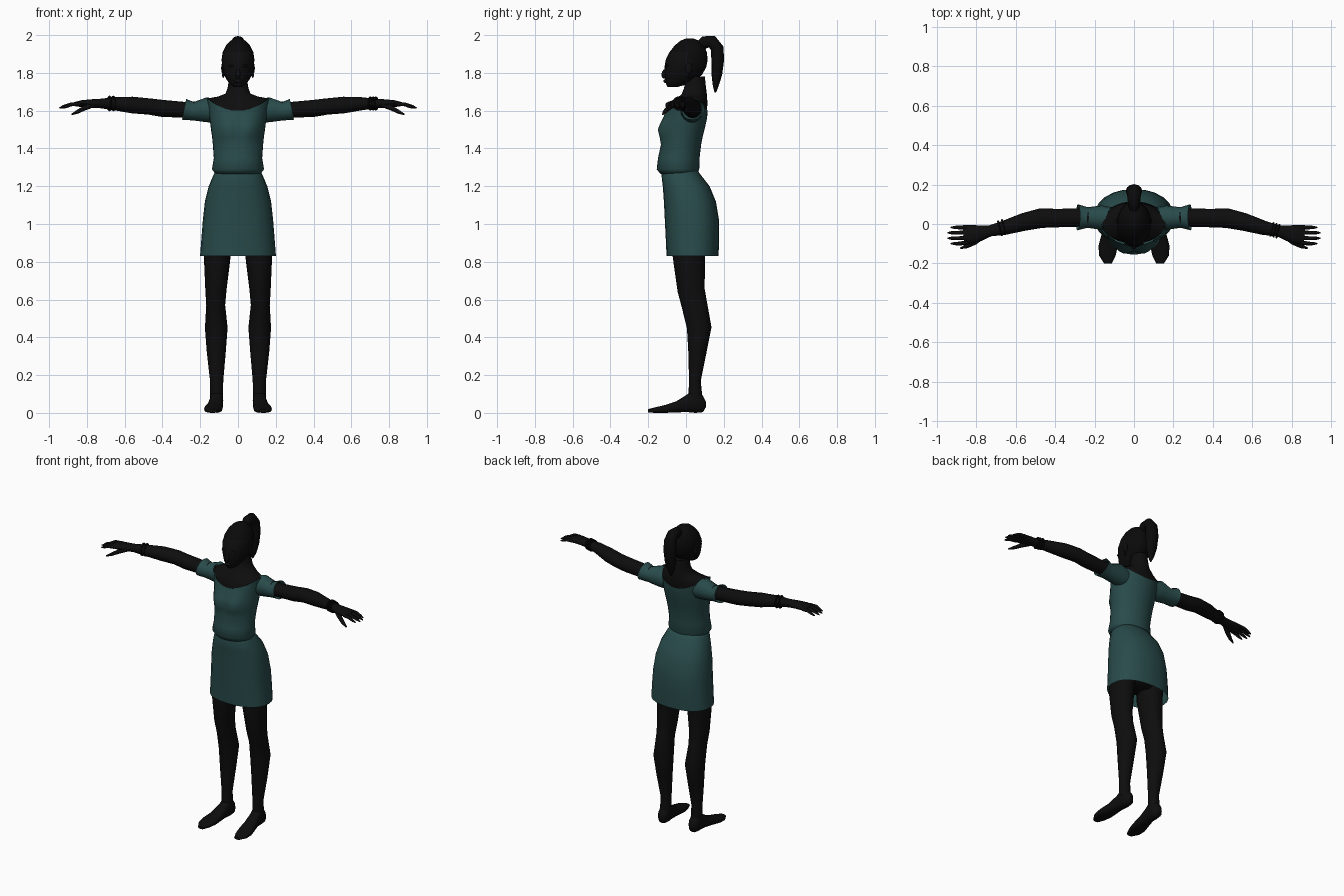
import bpy, bmesh, math
from mathutils import Vector, Matrix

cube = bpy.data.objects.get("Cube")
if cube:
    bpy.data.objects.remove(cube, do_unlink=True)


def material(name, colour):
    m = bpy.data.materials.new(name)
    m.use_nodes = True
    m.diffuse_color = (*colour, 1)
    bsdf = m.node_tree.nodes["Principled BSDF"]
    bsdf.inputs["Base Color"].default_value = (*colour, 1)
    bsdf.inputs["Roughness"].default_value = 0.8
    return m


CLOTH = material("dark teal cloth", (0.022, 0.07, 0.07))
SKIN = material("near black skin", (0.004, 0.004, 0.004))
HAIR = material("black hair", (0.003, 0.003, 0.003))


def finish(name, bm, mat, mirror=False):
    bmesh.ops.recalc_face_normals(bm, faces=bm.faces)
    mesh = bpy.data.meshes.new(name)
    bm.to_mesh(mesh)
    bm.free()
    mesh.materials.append(mat)
    mesh.shade_smooth()
    mesh.set_sharp_from_angle(angle=math.radians(60))
    obj = bpy.data.objects.new(name, mesh)
    bpy.context.collection.objects.link(obj)
    if mirror:
        mod = obj.modifiers.new("mirror", "MIRROR")
        mod.use_mirror_merge = False
    return obj


def loft(rings, caps):
    """Skin a list of point rings; caps = (first, last)."""
    bm = bmesh.new()
    loops = [[bm.verts.new(p) for p in r] for r in rings]
    n = len(loops[0])
    for a, b in zip(loops, loops[1:]):
        for i in range(n):
            j = (i + 1) % n
            bm.faces.new((a[i], a[j], b[j], b[i]))
    for cap, loop in zip(caps, (loops[0], loops[-1])):
        if cap:
            bm.faces.new(loop)
    return bm


def circle(n, power=1.0):
    for i in range(n):
        a = math.tau * i / n
        c, s = math.cos(a), math.sin(a)
        yield (math.copysign(abs(c) ** power, c), math.copysign(abs(s) ** power, s))


def level_rings(rows, n=24, power=1.0):
    """Rows of z, half width, front y, back y, and rise of the sides."""
    return [[Vector((rx * c, (y0 + y1) / 2 + (y1 - y0) / 2 * s, z + rise * c * c))
             for c, s in circle(n, power)] for z, rx, y0, y1, rise in rows]


def tube(rows, axis, n=12, power=1.0):
    """Rows of x, y, z, radius along axis, radius across it."""
    pts = [Vector(r[:3]) for r in rows]
    rings = []
    for i, (p, r) in enumerate(zip(pts, rows)):
        t = pts[min(i + 1, len(pts) - 1)] - pts[max(i - 1, 0)]
        side = axis - t * (axis.dot(t) / t.length_squared)
        side.normalize()
        other = t.cross(side).normalized()
        rings.append([p + side * r[3] * c + other * r[4] * s
                      for c, s in circle(n, power)])
    return loft(rings, (True, True))


def ellipsoid(name, centre, radii, mat, mirror=False, tilt=0):
    bm = bmesh.new()
    m = (Matrix.Translation(centre) @ Matrix.Rotation(tilt, 4, "X")
         @ Matrix.Diagonal((*radii, 1)))
    bmesh.ops.create_uvsphere(bm, u_segments=12, v_segments=8, radius=1, matrix=m)
    return finish(name, bm, mat, mirror)


X, Y = Vector((1, 0, 0)), Vector((0, 1, 0))

# Skirt: open at the hem, fuller at the back
finish("skirt", loft(level_rings([
    (1.285, .115, -.12, .06, 0), (1.26, .13, -.13, .078, 0),
    (1.2, .155, -.123, .125, 0), (1.12, .175, -.117, .158, 0),
    (1.02, .186, -.112, .175, 0), (.92, .194, -.107, .176, 0),
    (.83, .201, -.103, .172, 0)], power=.88), (True, False)), CLOTH)

# Blouse with a scooped neckline and a shaped bust
blouse = loft(level_rings([
    (1.265, .12, -.135, .06, 0), (1.29, .138, -.155, .07, 0),
    (1.35, .128, -.148, .072, 0), (1.42, .133, -.131, .08, 0),
    (1.46, .137, -.126, .088, 0), (1.50, .143, -.125, .098, 0),
    (1.53, .148, -.12, .105, .01), (1.565, .156, -.114, .112, .04),
    (1.60, .165, -.106, .115, .068)], n=32), (True, False))
for v in blouse.verts:
    if v.co.y < 0:
        d2 = (abs(v.co.x) - .06) ** 2 + (v.co.z - 1.5) ** 2
        v.co.y -= .033 * math.exp(-d2 / .0035)
finish("blouse", blouse, CLOTH)

# Short flared sleeves, open at the cuff
sleeve = tube([
    (.11, .03, 1.595, .055, .06), (.165, .032, 1.605, .062, .066),
    (.235, .033, 1.597, .052, .049), (.285, .034, 1.607, .066, .056)], Y, n=16)
cuff = [f for f in sleeve.faces if len(f.verts) > 4 and f.calc_center_median().x > .2]
bmesh.ops.delete(sleeve, geom=cuff, context="FACES_ONLY")
finish("sleeves", sleeve, CLOTH, True)

# Neck, shoulders and hidden chest
finish("neck_and_shoulders", loft(level_rings([
    (1.78, .045, 0, .10, 0), (1.72, .055, -.01, .106, 0),
    (1.69, .066, -.022, .11, 0), (1.65, .105, -.06, .113, .025),
    (1.60, .16, -.1, .112, .065), (1.5, .11, -.08, .08, 0)]), (True, True)), SKIN)

# Hips under the skirt
finish("hips", loft(level_rings([
    (1.2, .12, -.09, .09, 0), (1.0, .165, -.09, .15, 0),
    (.92, .165, -.08, .13, 0), (.87, .1, -.04, .09, 0)]), (True, True)), SKIN)

# Legs
finish("legs", tube([
    (.10, .03, 1.0, .078, .09), (.11, .015, .83, .071, .086),
    (.117, .027, .65, .056, .072), (.118, .045, .57, .05, .068),
    (.115, .07, .45, .06, .065), (.115, .06, .32, .05, .048),
    (.113, .047, .17, .035, .031), (.113, .05, .07, .034, .038)], X, n=16),
    SKIN, True)

# Feet: heel to pointed toe, as x, half width, y, sole and top
feet = [(.112, .014, .105, .03, .06), (.112, .03, .09, .004, .09),
        (.112, .034, .05, 0, .135), (.115, .035, .01, .004, .1),
        (.122, .042, -.05, .003, .062), (.131, .049, -.11, 0, .042),
        (.135, .042, -.16, 0, .03), (.132, .02, -.2, .002, .02)]
finish("feet", loft([[Vector((x + w * c, y, (lo + hi) / 2 + (hi - lo) / 2 * s))
                      for c, s in circle(12, .75)]
                     for x, w, y, lo, hi in feet], (True, True)), SKIN, True)

# Arms and palms
finish("arms", tube([
    (.14, .035, 1.605, .045, .045), (.29, .032, 1.605, .046, .042),
    (.40, .03, 1.612, .047, .045), (.47, .03, 1.622, .05, .043),
    (.56, .01, 1.63, .045, .044), (.66, -.02, 1.637, .036, .034),
    (.73, -.035, 1.638, .028, .025), (.78, -.046, 1.638, .04, .022),
    (.83, -.053, 1.637, .048, .018), (.865, -.056, 1.635, .044, .011)], Y),
    SKIN, True)

# Fingers and thumbs
for name, y, tip in (("little", -.016, .93), ("ring", -.041, .946),
                     ("middle", -.067, .946), ("index", -.092, .93)):
    y2 = y * 1.08
    finish(name + "_fingers", tube([
        (.84, y, 1.636, .011, .011), (.885, y2, 1.633, .01, .01),
        (tip - .02, y2, 1.621, .008, .008), (tip, y2, 1.614, .003, .003)],
        Y, n=8), SKIN, True)
finish("thumbs", tube([
    (.765, -.065, 1.632, .012, .014), (.81, -.092, 1.615, .015, .013),
    (.85, -.113, 1.594, .011, .01), (.88, -.123, 1.58, .004, .004)],
    Y, n=8), SKIN, True)

# Bracelets
for name, xs, r in (("left_bracelet", (.70, .715, .73), .036),
                    ("right_bracelet", (-.66, -.68), .04)):
    for x in xs:
        y = -.035 + .3 * (.725 - abs(x))
        bpy.ops.mesh.primitive_torus_add(
            major_segments=16, minor_segments=6, major_radius=r - .004,
            minor_radius=.006, location=(x, y, 1.638),
            rotation=(0, math.pi / 2, math.copysign(.25, -x)))
        bpy.context.object.name = name
        bpy.context.object.data.materials.append(HAIR)

# Head, with hair on the crown and back
head = finish("head", loft(level_rings([
    (1.724, .02, -.095, -.05, 0), (1.735, .036, -.104, -.01, 0),
    (1.76, .058, -.109, .045, 0), (1.79, .073, -.112, .085, 0),
    (1.83, .083, -.114, .107, 0), (1.87, .087, -.107, .115, 0),
    (1.91, .081, -.087, .11, 0), (1.945, .064, -.06, .095, 0),
    (1.97, .04, -.03, .07, 0), (1.982, .014, 0, .04, 0)]), (True, True)), SKIN)
head.data.materials.append(HAIR)
for f in head.data.polygons:
    if f.center.z > 1.9 or f.center.y > .02:
        f.material_index = 1

# Face details, ears and earrings
ellipsoid("nose", (0, -.113, 1.795), (.013, .016, .026), SKIN, tilt=-.25)
ellipsoid("lips", (0, -.108, 1.757), (.022, .012, .01), SKIN)
ellipsoid("brow", (0, -.1, 1.838), (.05, .013, .01), SKIN)
ellipsoid("ears", (.081, .015, 1.825), (.008, .018, .03), SKIN, True)
ellipsoid("earrings", (.078, .01, 1.788), (.006, .008, .014), HAIR, True)

# Ponytail
finish("ponytail", tube([
    (0, .065, 1.935, .022, .028), (0, .1, 1.963, .03, .033),
    (0, .138, 1.965, .034, .034), (0, .165, 1.93, .038, .034),
    (0, .168, 1.87, .042, .034), (0, .163, 1.79, .036, .028),
    (0, .157, 1.73, .021, .015), (0, .155, 1.695, .004, .004)], X), HAIR)
